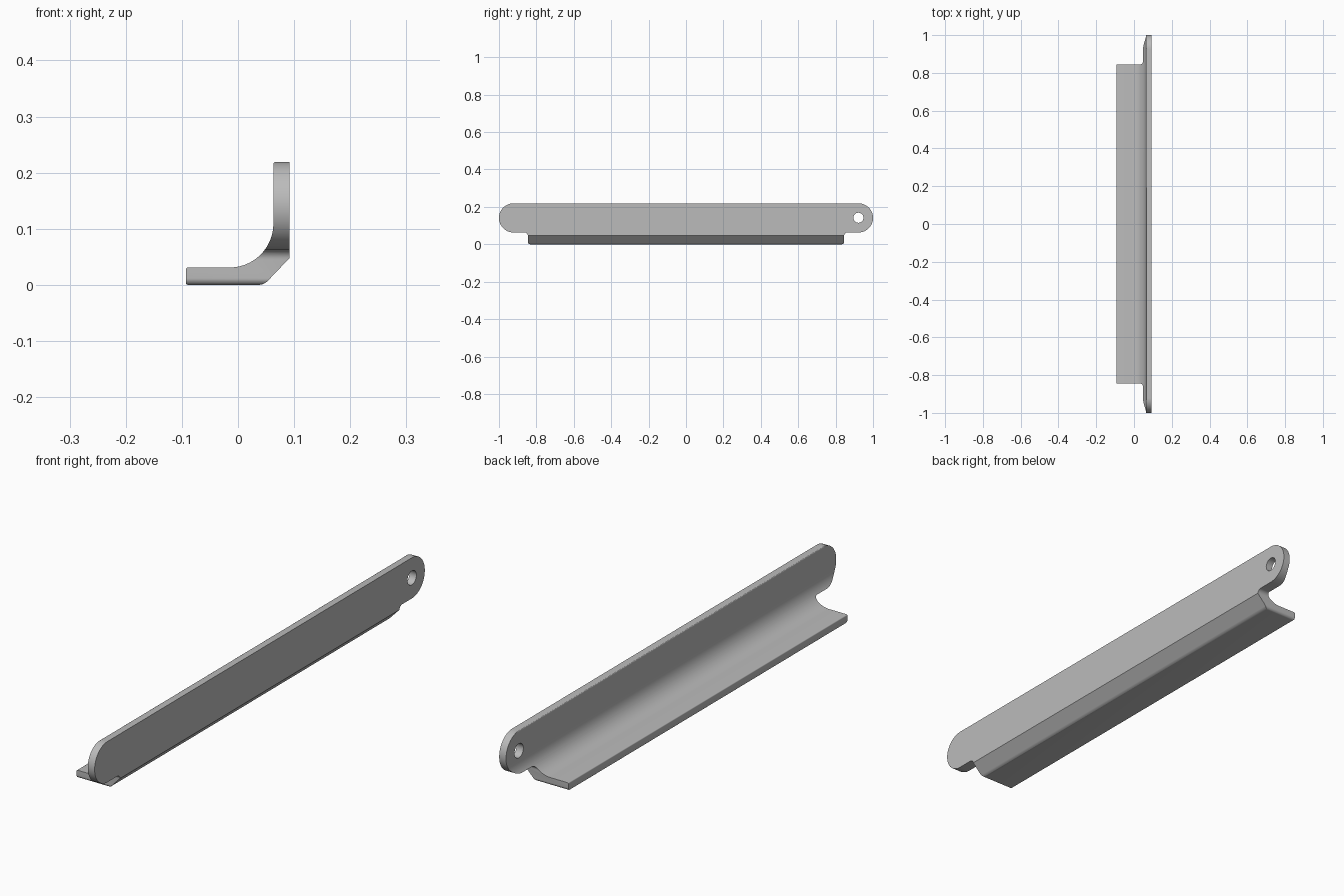
import bpy, bmesh
from math import cos, sin, radians

cube = bpy.data.objects.get("Cube")
if cube:
    bpy.data.objects.remove(cube, do_unlink=True)

steel = bpy.data.materials.new("plain_grey")
steel.use_nodes = True
grey = (0.5, 0.5, 0.5, 1)
steel.diffuse_color = grey
steel.node_tree.nodes["Principled BSDF"].inputs["Base Color"].default_value = grey


def arc(cx, cz, r, start, end, steps=16):
    angles = [radians(start + (end - start) * i / steps) for i in range(steps + 1)]
    return [(cx + r * cos(a), cz + r * sin(a)) for a in angles]


def prism(name, outline, axis, low, high):
    """Extrude a closed outline along x or y."""
    def place(p, t):
        return (t, p[0], p[1]) if axis == "x" else (p[0], t, p[1])
    bm = bmesh.new()
    face = bm.faces.new([bm.verts.new(place(p, low)) for p in outline])
    new = bmesh.ops.extrude_face_region(bm, geom=[face])["geom"]
    step = place((0, 0), high - low)
    bmesh.ops.translate(bm, vec=step, verts=[v for v in new if isinstance(v, bmesh.types.BMVert)])
    bmesh.ops.recalc_face_normals(bm, faces=bm.faces)
    mesh = bpy.data.meshes.new(name)
    bm.to_mesh(mesh)
    bm.free()
    mesh.materials.append(steel)
    obj = bpy.data.objects.new(name, mesh)
    bpy.context.collection.objects.link(obj)
    return obj


def combine(obj, cutter, operation):
    mod = obj.modifiers.new(operation.title(), "BOOLEAN")
    mod.operation, mod.solver, mod.object = operation, "EXACT", cutter
    bpy.context.view_layer.objects.active = obj
    bpy.ops.object.modifier_apply(modifier=mod.name)
    bpy.data.objects.remove(cutter, do_unlink=True)


# Angle section: upright flange, coved inside corner, shelf, chamfered heel
section = [(0.092, 0.048), (0.092, 0.219)]
section += arc(0.067, 0.215, 0.004, 90, 180, 4)
section += arc(-0.015, 0.109, 0.078, 0, -90, 24)
section += arc(-0.089, 0.027, 0.004, 90, 180, 4)
section += arc(-0.089, 0.004, 0.004, 180, 270, 4)
section += arc(0.036, 0.024, 0.024, -90, -45, 8)
bracket = prism("angle_bracket", section, "y", -1.1, 1.1)

# Side outline: rounded flange ends, small fillets down to the shorter shelf
half = arc(0.833, 0.012, 0.012, -90, 0, 8)
half += arc(0.863, 0.045, 0.018, 180, 90, 8)
half += arc(0.922, 0.141, 0.078, -90, 90, 32)
side = half + [(-y, z) for y, z in reversed(half)]
combine(bracket, prism("side_outline", side, "x", -0.2, 0.2), "INTERSECT")

# Mounting hole at one end
hole = arc(0.922, 0.142, 0.027, 0, 360, 32)[:-1]
combine(bracket, prism("hole_cutter", hole, "x", -0.3, 0.3), "DIFFERENCE")

bpy.ops.object.select_all(action="DESELECT")
bracket.select_set(True)
bpy.context.view_layer.objects.active = bracket
bpy.ops.object.shade_smooth_by_angle(angle=radians(30))
